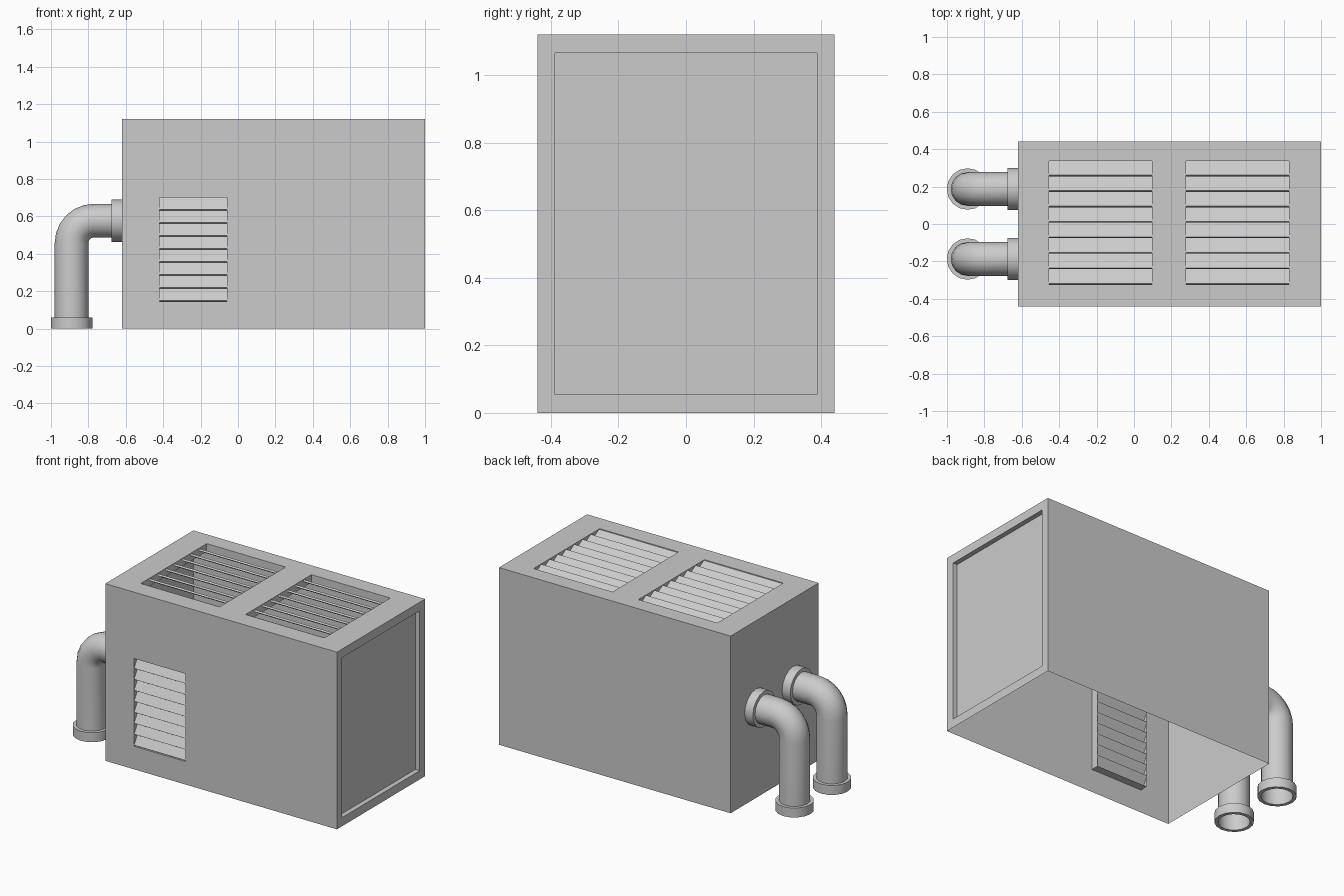
import bpy, bmesh
from math import sin, cos, radians, pi
from mathutils import Vector as V

if "Cube" in bpy.data.objects:
    bpy.data.objects.remove(bpy.data.objects["Cube"])

X0, X1, Y, H = -0.62, 1.0, 0.44, 1.12
ax, ay, az = V((1, 0, 0)), V((0, 1, 0)), V((0, 0, 1))
# side frames: origin, u, v, outward normal
FRONT = (V((0, -Y, 0)), ax, az, -ay)
BACK = (V((0, Y, 0)), -ax, az, ay)
TOP = (V((0, 0, H)), ax, ay, az)
RIGHT = (V((X1, 0, 0)), ay, az, ax)
LEFT = (V((X0, 0, 0)), -ay, az, -ax)


def place(frame, u, v, n=0.0):
    o, fu, fv, fn = frame
    return o + fu * u + fv * v + fn * n


def finish(name, bm, angle=30):
    me = bpy.data.meshes.new(name)
    bm.to_mesh(me)
    bm.free()
    ob = bpy.data.objects.new(name, me)
    bpy.context.collection.objects.link(ob)
    if angle:
        for p in me.polygons:
            p.use_smooth = True
        me.set_sharp_from_angle(angle=radians(angle))
    return ob


def rect(u0, u1, v0, v1):
    return [(u0, v0), (u1, v0), (u1, v1), (u0, v1)]


def panel(bm, frame, us, vs, holes=(), depth=0.05, closed=False):
    """Flat side split on a grid; cells in holes are sunk into a reveal."""
    def face(pts):
        bm.faces.new([bm.verts.new(place(frame, *p)) for p in pts])
    for i in range(len(us) - 1):
        for j in range(len(vs) - 1):
            c = rect(us[i], us[i + 1], vs[j], vs[j + 1])
            if (i, j) not in holes:
                face(c)
                continue
            for a, b in zip(c, c[1:] + c[:1]):
                face([a, b, (*b, -depth), (*a, -depth)])
            if closed:
                face([(*p, -depth) for p in c])


def louvre(name, frame, u0, u1, v0, v1, count=8, tilt=radians(31), thick=0.012):
    """Row of sloping slats, outer edge at low v, inner edge at high v."""
    bm = bmesh.new()
    pitch = (v1 - v0) / count
    e = (cos(tilt), -sin(tilt))
    m = (sin(tilt) * thick, cos(tilt) * thick)
    length = pitch / e[0]
    for k in range(count):
        o = (v0 + k * pitch + m[0], -0.002)
        length_k = length if k < count - 1 else (v1 - o[0]) / e[0]
        p = (o[0] + e[0] * length_k, o[1] + e[1] * length_k)
        sec = [o, p, (p[0] - m[0], p[1] - m[1]), (o[0] - m[0], o[1] - m[1])]
        a, b = ([bm.verts.new(place(frame, u, *s)) for s in sec] for u in (u0, u1))
        bm.faces.new(a)
        bm.faces.new(b[::-1])
        for i in range(4):
            j = (i + 1) % 4
            bm.faces.new((a[i], b[i], b[j], a[j]))
    bmesh.ops.recalc_face_normals(bm, faces=bm.faces)
    finish(name, bm, 0)


# housing: open underneath, with vents and a recessed end panel
bm = bmesh.new()
panel(bm, FRONT, [X0, -0.42, -0.06, X1], [0, 0.145, 0.70, H], [(1, 1)])
panel(bm, BACK, [-X1, -X0], [0, H])
panel(bm, TOP, [X0, -0.455, 0.097, 0.278, 0.83, X1], [-Y, -0.323, 0.337, Y], [(1, 1), (3, 1)])
panel(bm, RIGHT, [-Y, -0.387, 0.387, Y], [0, 0.055, 1.065, H], [(1, 1)], 0.03, True)
panel(bm, LEFT, [-Y, Y], [0, H])
bmesh.ops.remove_doubles(bm, verts=bm.verts, dist=1e-5)
finish("housing", bm, 0)

# slats in the vents
louvre("front_louvre", FRONT, -0.42, -0.06, 0.145, 0.70)
louvre("top_louvre_left", TOP, -0.455, 0.097, -0.323, 0.337)
louvre("top_louvre_right", TOP, 0.278, 0.83, -0.323, 0.337)

# duct path rings: x, z, tangent angle, radius (with a collar at each end)
R, RC, BEND, SIDES, STEPS = 0.09, 0.111, 0.12, 16, 6
cx, cz = -0.77, 0.457
rings = [(cx - BEND, z, pi / 2, r) for z, r in
         ((0.06, R), (0, R), (0, RC), (0.06, RC), (0.06, R))]
for k in range(STEPS + 1):
    a = pi / 2 * (1 - k / STEPS)
    rings.append((cx - BEND * sin(a), cz + BEND * cos(a), a, R))
rings += [(x, cz + BEND, 0, r) for x, r in
          ((-0.677, R), (-0.677, RC + 0.002), (X0, RC + 0.002))]

for side, yc in (("front", -0.187), ("back", 0.187)):
    bm = bmesh.new()
    loops = []
    for x, z, a, r in rings:
        n = V((-sin(a), 0, cos(a)))
        loops.append([bm.verts.new(V((x, yc, z)) + (ay * cos(t) + n * sin(t)) * r)
                      for t in (2 * pi * j / SIDES for j in range(SIDES))])
    for p, q in zip(loops, loops[1:]):
        for j in range(SIDES):
            k = (j + 1) % SIDES
            bm.faces.new((p[j], p[k], q[k], q[j]))
    finish(side + "_duct", bm, 35)
